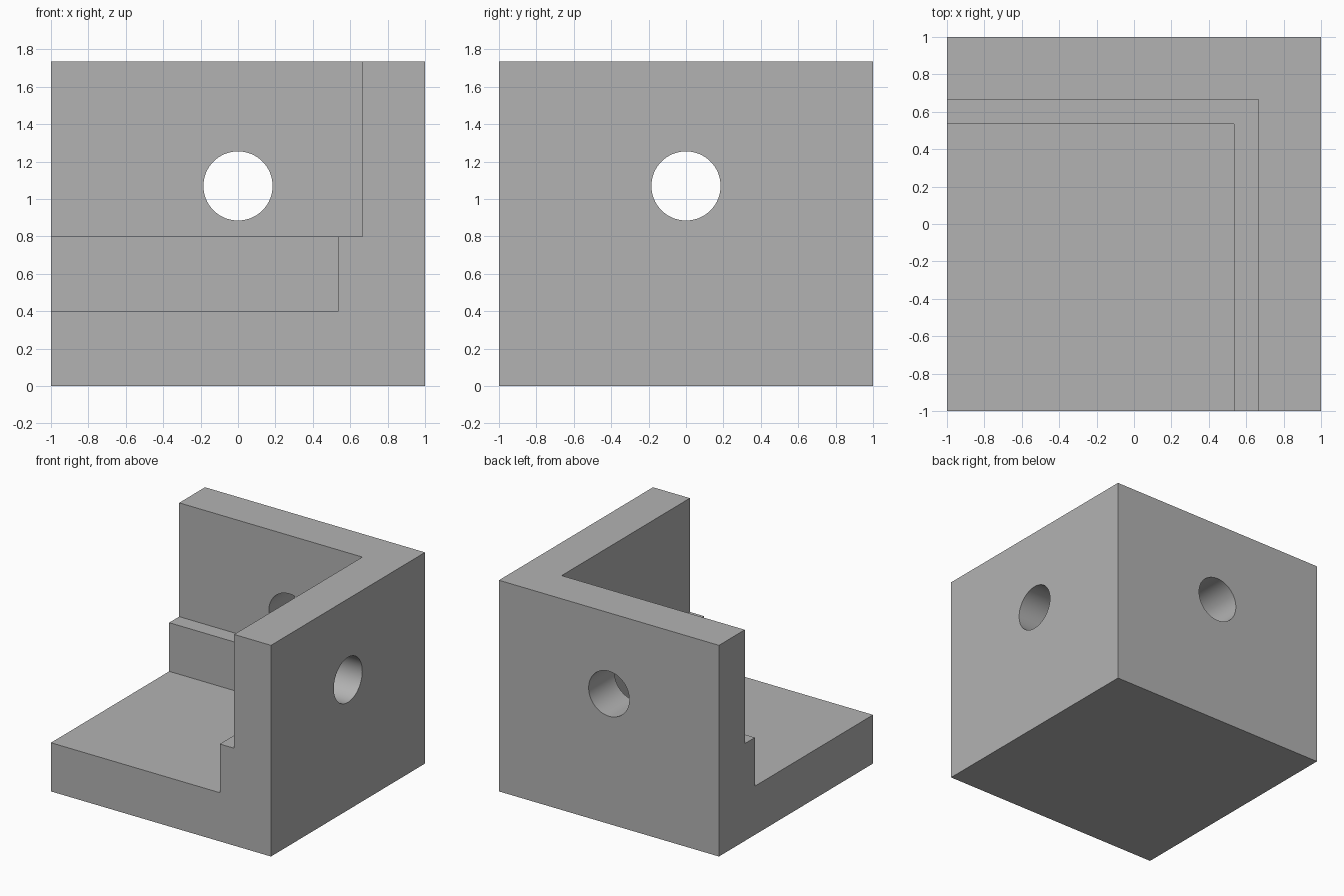
import bpy
from math import pi

HEIGHT = 1.735
HOLE_Z = 1.07
HOLE_RADIUS = 0.185

if "Cube" in bpy.data.objects:
    bpy.data.objects.remove(bpy.data.objects["Cube"], do_unlink=True)

# Plain grey material
grey = bpy.data.materials.new("grey")
grey.use_nodes = True
colour = (0.45, 0.45, 0.45, 1)
grey.diffuse_color = colour
grey.node_tree.nodes["Principled BSDF"].inputs["Base Color"].default_value = colour


def box(name, low, high):
    """Box between two opposite corners."""
    centre = [(a + b) / 2 for a, b in zip(low, high)]
    bpy.ops.mesh.primitive_cube_add(size=1, location=centre)
    obj = bpy.context.object
    obj.name = name
    obj.scale = [b - a for a, b in zip(low, high)]
    bpy.ops.object.transform_apply(location=True, rotation=True, scale=True)
    obj.data.materials.append(grey)
    return obj


def drill(name, location, rotation):
    """Cylinder used to bore a hole through one wall."""
    bpy.ops.mesh.primitive_cylinder_add(
        vertices=64, radius=HOLE_RADIUS, depth=1, location=location, rotation=rotation)
    obj = bpy.context.object
    obj.name = name
    obj.data.materials.append(grey)
    return obj


# Solid block that becomes the corner bracket
bracket = box("corner_bracket", (-1, -1, 0), (1, 1, HEIGHT))

cutters = [
    # Space between the two upright walls
    box("wall_cutter", (-1.5, -1.5, 0.8), (0.665, 0.665, 2.5)),
    # Space above the base plate, leaving a ledge along each wall
    box("ledge_cutter", (-1.5, -1.5, 0.4), (0.535, 0.535, 1.2)),
    # One round hole in each wall
    drill("side_hole_cutter", (1, 0, HOLE_Z), (0, pi / 2, 0)),
    drill("back_hole_cutter", (0, 1, HOLE_Z), (pi / 2, 0, 0)),
]

for cutter in cutters:
    cutter.hide_render = True
    cut = bracket.modifiers.new(cutter.name, "BOOLEAN")
    cut.operation = "DIFFERENCE"
    cut.solver = "EXACT"
    cut.object = cutter

# Bake the cuts, then discard the cutters
bpy.ops.object.select_all(action="DESELECT")
bracket.select_set(True)
bpy.context.view_layer.objects.active = bracket
for cutter in cutters:
    bpy.ops.object.modifier_apply(modifier=cutter.name)
for cutter in cutters:
    bpy.data.objects.remove(cutter, do_unlink=True)

# Smooth bores, sharp edges
bpy.ops.object.shade_smooth_by_angle(angle=pi / 6)
